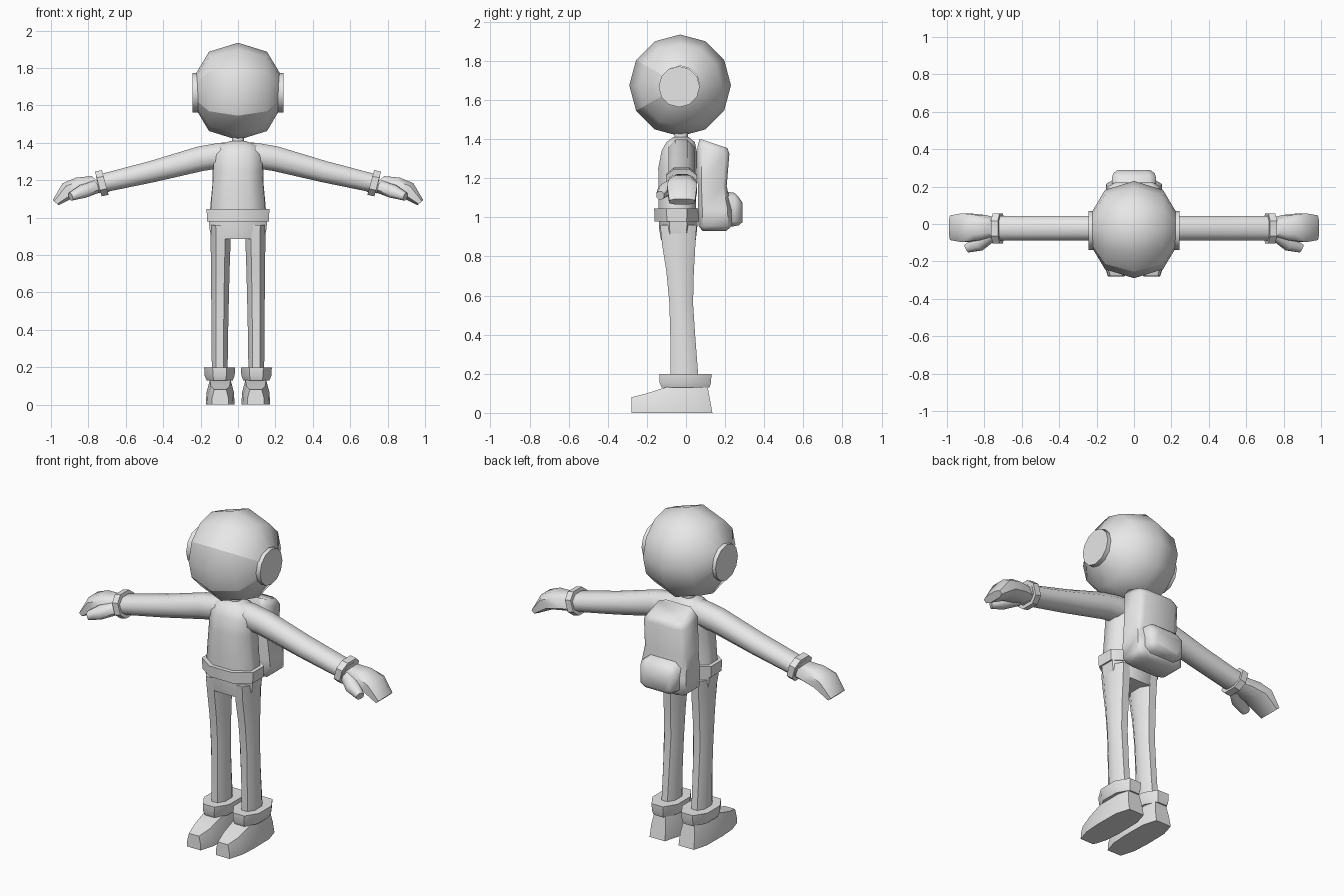
import bpy, bmesh, math
from mathutils import Vector

if "Cube" in bpy.data.objects:
    bpy.data.objects.remove(bpy.data.objects["Cube"])

grey = bpy.data.materials.new("light grey")
grey.use_nodes = True
grey.diffuse_color = (0.8, 0.8, 0.8, 1)
grey.node_tree.nodes["Principled BSDF"].inputs["Base Color"].default_value = (0.8, 0.8, 0.8, 1)


def finish(name, bm, angle):
    """Turn a bmesh into a shaded object."""
    bmesh.ops.recalc_face_normals(bm, faces=bm.faces)
    mesh = bpy.data.meshes.new(name)
    bm.to_mesh(mesh)
    bm.free()
    mesh.materials.append(grey)
    ob = bpy.data.objects.new(name, mesh)
    bpy.context.collection.objects.link(ob)
    bpy.ops.object.select_all(action="DESELECT")
    ob.select_set(True)
    bpy.context.view_layer.objects.active = ob
    bpy.ops.object.shade_smooth_by_angle(angle=math.radians(angle))
    return ob


def section(c, u, v, k=0.45):
    """Chamfered rectangle around c, spanned by half-axes u and v."""
    c, u, v = Vector(c), Vector(u), Vector(v)
    corners = [(1, k), (k, 1), (-k, 1), (-1, k), (-1, -k), (-k, -1), (k, -1), (1, -k)]
    return [c + u * a + v * b for a, b in corners]


def level(z, cx, hx, y0, y1, k=0.45, tilt=0):
    """Horizontal section from y0 to y1; tilt raises the far side."""
    return section((cx, (y0 + y1) / 2, z), (hx, 0, 0), (0, (y1 - y0) / 2, tilt), k)


def loft(name, rings, angle=50, closed=True):
    """Skin a list of equal-sized rings; an open strip gets no caps."""
    bm = bmesh.new()
    loops = [[bm.verts.new(p) for p in r] for r in rings]
    n = len(loops[0])
    for a, b in zip(loops, loops[1:]):
        for i in range(n if closed else n - 1):
            j = (i + 1) % n
            bm.faces.new((a[i], a[j], b[j], b[i]))
    if closed:
        bm.faces.new(loops[0])
        bm.faces.new(loops[-1])
    return finish(name, bm, angle)


# Helmet: rings strung along x, with the visor as its front two segments
HEAD_Y, HEAD_Z = -0.03, 1.675
profile = [(-0.222, 0.1), (-0.155, 0.212), (0, 0.26), (0.155, 0.212), (0.222, 0.1)]


def head_strip(name, first, last):
    rings = []
    for x, r in profile:
        angles = [math.radians(30 * i) for i in range(first, last + 1)]
        rings.append([(x, HEAD_Y - r * math.cos(a), HEAD_Z + r * math.sin(a)) for a in angles])
    ob = loft(name, rings, 60, closed=False)
    # an open strip needs its faces pointing away from the head centre
    mesh = ob.data
    f = mesh.polygons[0]
    if f.normal.dot(f.center - Vector((0, HEAD_Y, HEAD_Z))) < 0:
        mesh.flip_normals()


head_strip("visor", -1, 1)
head_strip("helmet_shell", 1, 11)

# Neck and torso
loft("neck", [level(z, 0, 0.032, -0.06, 0.01) for z in (1.36, 1.46)])
loft("torso", [
    level(0.99, 0, 0.15, -0.14, 0.055),
    level(1.1, 0, 0.142, -0.14, 0.05),
    level(1.25, 0, 0.13, -0.142, 0.055),
    level(1.34, 0, 0.135, -0.125, 0.055),
    level(1.385, 0, 0.11, -0.1, 0.045),
    level(1.41, 0, 0.04, -0.065, 0.015),
], 70)

# Both arms as one sweep through the shoulders
half = [(0.09, 1.333, 0.066), (0.2, 1.315, 0.065), (0.46, 1.246, 0.056), (0.75, 1.178, 0.048)]
path = [(-x, z, h) for x, z, h in reversed(half)] + half
loft("arms", [section((x, -0.023, z), (0, 0.066, 0),
                      (math.copysign(h * 0.22, x), 0, h)) for x, z, h in path], 60)

# Belt and pelvis
loft("belt", [
    level(0.98, 0, 0.165, -0.16, 0.065),
    level(1.045, 0, 0.168, -0.163, 0.07),
], 50)
loft("pelvis", [
    level(1.0, 0, 0.158, -0.14, 0.06),
    level(0.94, 0, 0.152, -0.137, 0.057),
    level(0.885, 0, 0.142, -0.128, 0.05),
], 50)

# Backpack with a bulging pocket
loft("backpack", [
    level(0.93, 0, 0.12, 0.085, 0.205, 0.7),
    level(0.955, 0, 0.15, 0.065, 0.235, 0.75),
    level(1.04, 0, 0.15, 0.062, 0.235, 0.75),
    level(1.17, 0, 0.137, 0.06, 0.208, 0.75, -0.01),
    level(1.345, 0, 0.135, 0.06, 0.222, 0.75, -0.02),
    level(1.378, 0, 0.115, 0.07, 0.212, 0.7, -0.024),
], 60)
pocket = [(0.18, 1.04, 0.118, 0.095), (0.25, 1.04, 0.118, 0.085),
          (0.272, 1.03, 0.11, 0.07), (0.29, 1.025, 0.085, 0.048)]
loft("backpack_pocket", [section((0, y, z), (hx, 0, 0), (0, 0, hz), 0.7)
                         for y, z, hx, hz in pocket], 60)

for side, s in (("left", 1), ("right", -1)):
    # Ear disc
    ear = [[(s * x, HEAD_Y - 0.005 + 0.105 * math.cos(i * math.pi / 6),
             1.668 + 0.105 * math.sin(i * math.pi / 6)) for i in range(12)]
           for x in (0.2, 0.243)]
    loft(side + "_ear_disc", ear, 40)

    # Wrist band, tilted with the arm
    loft(side + "_wrist_band", [
        section((s * x, -0.023, z), (0, 0.08, 0), (s * 0.018, 0, 0.066), 0.5)
        for x, z in ((0.71, 1.188), (0.747, 1.18))], 40)

    # Mitten hand: x, z, half width, half thickness
    hand = [(0.735, 1.18, 0.048, 0.042), (0.82, 1.172, 0.068, 0.042),
            (0.9, 1.15, 0.077, 0.034), (0.975, 1.08, 0.066, 0.014)]
    loft(side + "_hand", [section((s * x, -0.02, z), (0, w, 0), (s * t * 1.1, 0, t), 0.55)
                          for x, z, w, t in hand], 50)

    # Thumb
    thumb = [(0.765, -0.055, 1.165, 0.034), (0.83, -0.108, 1.14, 0.033),
             (0.895, -0.132, 1.112, 0.02)]
    loft(side + "_thumb", [section((s * x, y, z), (s * r * 0.5, r, 0), (s * r * 0.3, 0, r))
                           for x, y, z, r in thumb], 50)

    # Leg
    loft(side + "_leg", [
        level(0.96, s * 0.095, 0.054, -0.132, 0.054),
        level(0.86, s * 0.093, 0.053, -0.122, 0.048),
        level(0.72, s * 0.095, 0.05, -0.1, 0.04),
        level(0.56, s * 0.096, 0.047, -0.085, 0.036),
        level(0.38, s * 0.097, 0.044, -0.08, 0.048),
        level(0.15, s * 0.098, 0.042, -0.08, 0.066),
    ])

    # Boot cuff
    loft(side + "_boot_cuff", [
        level(0.13, s * 0.098, 0.07, -0.125, 0.12),
        level(0.155, s * 0.098, 0.08, -0.135, 0.128),
        level(0.198, s * 0.098, 0.083, -0.135, 0.13),
    ])

    # Boot: y at the sole, y at the top, half width, height
    boot = [(-0.28, -0.278, 0.045, 0.08), (-0.2, -0.2, 0.07, 0.1), (-0.1, -0.1, 0.077, 0.132),
            (0.05, 0.05, 0.075, 0.138), (0.135, 0.11, 0.05, 0.138)]
    loft(side + "_boot", [
        [(s * 0.095 + a * w, y0 + (y1 - y0) * b, b * h)
         for a, b in ((1, 0), (0.95, 0.5), (0.72, 1), (-0.72, 1), (-0.95, 0.5), (-1, 0))]
        for y0, y1, w, h in boot], 50)
